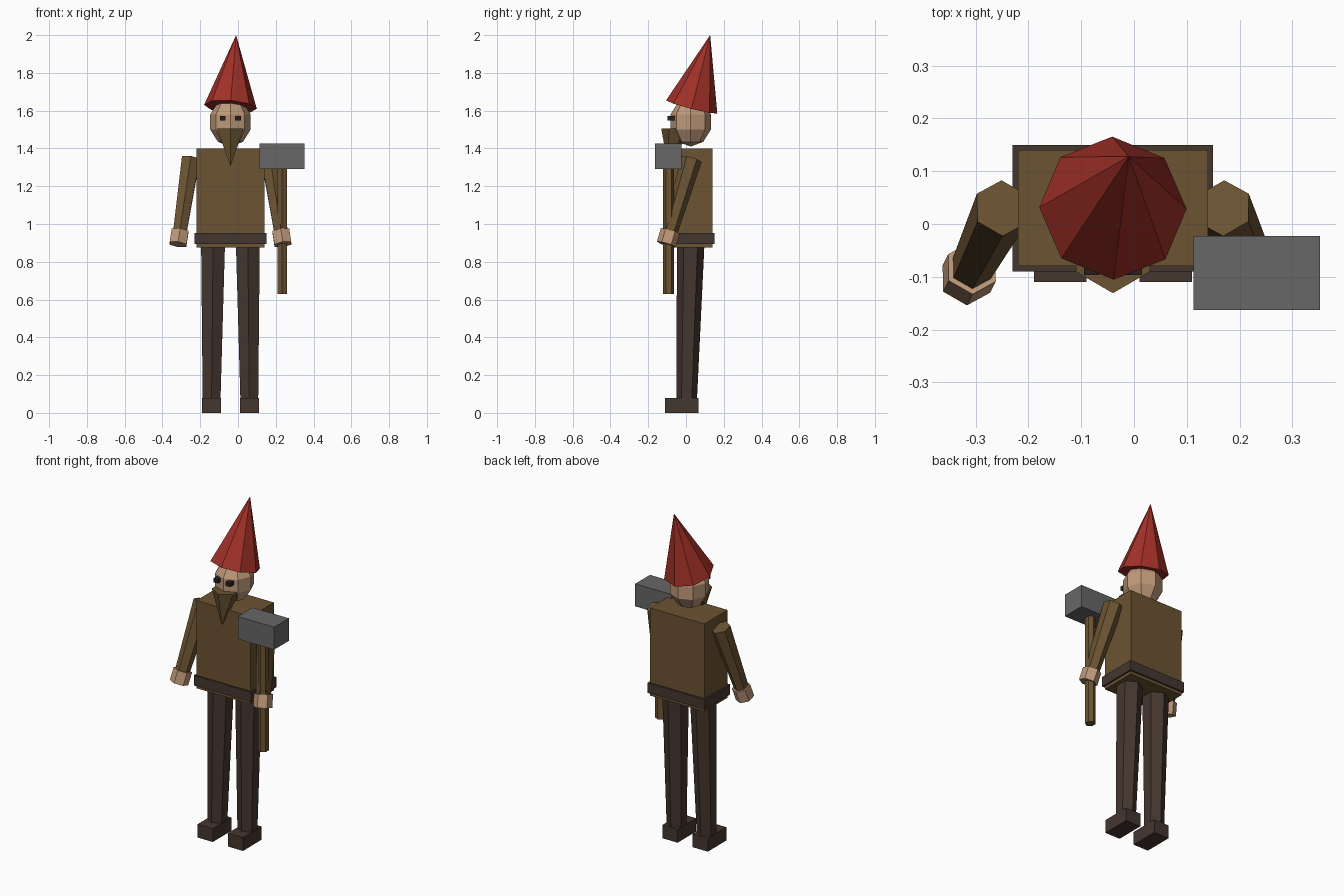
import bpy, bmesh, math
from mathutils import Vector, Matrix

if "Cube" in bpy.data.objects:
    bpy.data.objects.remove(bpy.data.objects["Cube"])

CX, CY = -0.04, 0.03   # body axis


def material(name, rgb):
    m = bpy.data.materials.new(name)
    m.diffuse_color = (*rgb, 1)
    m.use_nodes = True
    m.node_tree.nodes["Principled BSDF"].inputs["Base Color"].default_value = m.diffuse_color
    return m


BROWN = material("brown_cloth", (0.150, 0.088, 0.032))
DARK = material("dark_leather", (0.060, 0.037, 0.028))
SKIN = material("skin", (0.52, 0.32, 0.19))
RED = material("red_felt", (0.36, 0.030, 0.021))
GREY = material("grey_metal", (0.135, 0.135, 0.135))
BLACK = material("eye_dark", (0.022, 0.014, 0.012))


def finish(name, bm, mat):
    bmesh.ops.recalc_face_normals(bm, faces=bm.faces)
    me = bpy.data.meshes.new(name)
    bm.to_mesh(me)
    bm.free()
    me.materials.append(mat)
    ob = bpy.data.objects.new(name, me)
    bpy.context.collection.objects.link(ob)
    return ob


def box(name, lo, hi, mat):
    lo, hi = Vector(lo), Vector(hi)
    bm = bmesh.new()
    bmesh.ops.create_cube(bm, size=1)
    bmesh.ops.scale(bm, vec=hi - lo, verts=bm.verts)
    bmesh.ops.translate(bm, vec=(lo + hi) / 2, verts=bm.verts)
    return finish(name, bm, mat)


def rod(name, a, b, ra, rb, mat, sides=6, shear=False):
    """Tapered prism from a to b with a corner towards +y; sheared ends stay level."""
    a, b = Vector(a), Vector(b)
    d = b - a
    bm = bmesh.new()
    depth = d.z if shear else d.length
    bmesh.ops.create_cone(bm, cap_ends=True, segments=sides, radius1=ra,
                          radius2=rb, depth=depth)
    if rb == 0 or ra == 0:
        bmesh.ops.remove_doubles(bm, verts=bm.verts, dist=1e-5)
    if shear:
        m = Matrix.Identity(4)
        m[0][2], m[1][2] = d.x / d.z, d.y / d.z
    else:
        m = Vector((0, 0, 1)).rotation_difference(d).to_matrix().to_4x4()
    bmesh.ops.transform(bm, matrix=Matrix.Translation((a + b) / 2) @ m, verts=bm.verts)
    return finish(name, bm, mat)


# Torso and belt
box("torso", (CX - 0.18, -0.08, 0.875), (CX + 0.18, 0.14, 1.40), BROWN)
box("belt", (CX - 0.19, -0.09, 0.893), (CX + 0.19, 0.15, 0.953), DARK)

# Legs, shoes, arms, hands and eyes on both sides
for side, s in (("left", -1), ("right", 1)):
    rod(side + "_leg", (CX + s * 0.10, 0.003, 0.05), (CX + s * 0.092, 0.025, 0.90),
        0.054, 0.073, DARK)
    box(side + "_shoe", (CX + s * 0.10 - 0.05, -0.11, 0), (CX + s * 0.10 + 0.05, 0.065, 0.08), DARK)
    shoulder = Vector((CX + s * 0.21, CY, 1.345))
    wrist = Vector((CX + s * 0.272, -0.093, 0.93))
    along = (wrist - shoulder).normalized()
    rod(side + "_arm", wrist, shoulder, 0.040, 0.055, BROWN)
    rod(side + "_hand", wrist + along * 0.04, wrist - along * 0.035, 0.052, 0.052, SKIN)
    ex = CX + s * 0.04
    box(side + "_eye", (ex - 0.015, -0.097, 1.549), (ex + 0.015, -0.06, 1.572), BLACK)

# Head
bm = bmesh.new()
bmesh.ops.create_uvsphere(bm, u_segments=8, v_segments=5, radius=1)
bmesh.ops.scale(bm, vec=(0.1125, 0.1125, 0.13), verts=bm.verts)
bmesh.ops.translate(bm, vec=(CX, 0.025, 1.54), verts=bm.verts)
finish("head", bm, SKIN)

# Beard and leaning pointed hat
rod("beard", (CX, -0.095, 1.305), (CX, -0.05, 1.505), 0, 0.081, BROWN, shear=True)
rod("hat", (CX, CY, 1.62), (-0.01, 0.128, 2.0), 0.14, 0, RED, sides=8)

# Hammer
rod("hammer_handle", (0.233, -0.092, 0.63), (0.233, -0.092, 1.35), 0.029, 0.029, BROWN)
box("hammer_head", (0.113, -0.163, 1.29), (0.353, -0.023, 1.425), GREY)
